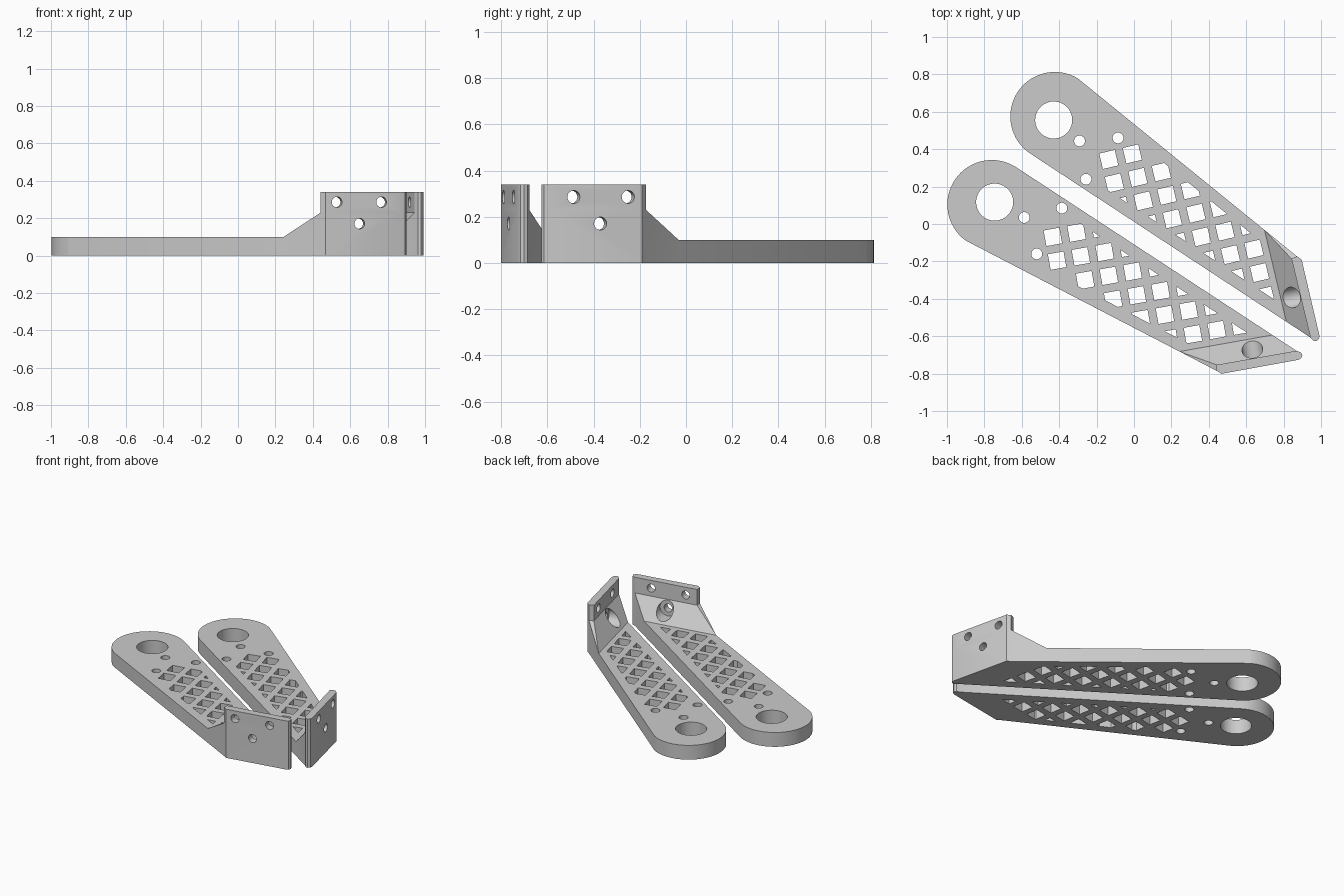
import bpy, bmesh, math
from mathutils import Vector, Matrix

if "Cube" in bpy.data.objects:
    bpy.data.objects.remove(bpy.data.objects["Cube"])

grey = bpy.data.materials.new("grey plastic")
grey.diffuse_color = (0.6, 0.6, 0.6, 1)
grey.use_nodes = True
grey.node_tree.nodes["Principled BSDF"].inputs["Base Color"].default_value = grey.diffuse_color


def link(name, bm):
    bm.normal_update()
    if bm.calc_volume(signed=True) < 0:
        bmesh.ops.reverse_faces(bm, faces=bm.faces)
    me = bpy.data.meshes.new(name)
    bm.to_mesh(me)
    bm.free()
    ob = bpy.data.objects.new(name, me)
    bpy.context.collection.objects.link(ob)
    return ob


def prisms(name, items):
    """Fused solids from (outline, bottom z, top z list or value); touching walls vanish."""
    faces = {}

    def add(*pts):
        pts = [(round(p[0], 5), round(p[1], 5), round(p[2], 5)) for p in pts]
        key = frozenset(pts)
        if key in faces:
            del faces[key]
        else:
            faces[key] = pts

    for pts, z0, z1 in items:
        n = len(pts)
        if sum(pts[i - 1][0] * pts[i][1] - pts[i][0] * pts[i - 1][1] for i in range(n)) < 0:
            pts = pts[::-1]
        tops = z1 if isinstance(z1, list) else [z1] * n
        lo = [(p[0], p[1], z0) for p in pts]
        hi = [(p[0], p[1], t) for p, t in zip(pts, tops)]
        add(*lo[::-1])
        if isinstance(z1, list):
            add(hi[0], hi[1], hi[2])
            add(hi[0], *hi[2:])
        else:
            add(*hi)
        for i in range(n):
            j = (i + 1) % n
            add(lo[i], lo[j], hi[j], hi[i])
    bm = bmesh.new()
    verts = {}
    for f in faces.values():
        bm.faces.new([verts.setdefault(p, None) or verts.update({p: bm.verts.new(p)})
                      or verts[p] for p in f])
    return link(name, bm)


def cut(ob, other):
    """Apply a boolean cut and remove the cutter."""
    other.hide_render = True
    mod = ob.modifiers.new("cut", 'BOOLEAN')
    mod.operation = 'DIFFERENCE'
    mod.solver = 'EXACT'
    mod.object = other
    bpy.context.view_layer.update()
    dg = bpy.context.evaluated_depsgraph_get()
    me = bpy.data.meshes.new_from_object(ob.evaluated_get(dg))
    ob.modifiers.clear()
    ob.data = me
    bpy.data.objects.remove(other)


def circle(x, y, r, n=40):
    return [(x + r * math.cos(2 * math.pi * k / n), y + r * math.sin(2 * math.pi * k / n))
            for k in range(n)]


def clip(poly, q, n, off):
    """Keep the part of a polygon at least off beyond the line through q."""
    out = []
    for a, b in zip(poly, poly[1:] + poly[:1]):
        da, db = (a - q).dot(n) - off, (b - q).dot(n) - off
        if da >= 0:
            out.append(a)
        if da * db < 0:
            out.append(a.lerp(b, da / (da - db)))
    return out


def area(p):
    return abs(sum(a.x * b.y - a.y * b.x for a, b in zip(p, p[1:] + p[:1]))) / 2


# Arm outline: round end, two tapering edges, slanted flange end
C, R = Vector((-0.76, 0.104)), 0.238
arc = [C + R * Vector((math.cos(math.radians(57 + 177 * k / 32)),
                       math.sin(math.radians(57 + 177 * k / 32)))) for k in range(33)]
up0, lo0 = arc[0], arc[-1]
lo1, up1 = Vector((0.442, -0.785)), Vector((0.869, -0.678))
front_left, inner_left = Vector((0.468, -0.801)), Vector((0.442, -0.753))
tip = [Vector(p) for p in ((0.88, -0.726), (0.894, -0.717), (0.9, -0.702), (0.893, -0.687))]
fold_l, fold_r = lo0.lerp(lo1, 0.852), up0.lerp(up1, 0.914)
flange = [inner_left, lo1, front_left] + tip + [up1]

# Flat arm, sloped gusset and upright flange in one solid
arm = prisms("left_bracket", [
    (arc + [fold_l, fold_r], 0, 0.1),
    ([fold_l, lo1, inner_left, up1, fold_r], 0, [0.1, 0.23, 0.23, 0.23, 0.1]),
    (flange, 0, 0.23),
    (flange, 0.23, 0.34)])

# Vertical cuts: pivot hole, three small holes, lattice windows
cuts = [(circle(-0.745, 0.117, 0.099, 56), -0.1, 0.5)]
cuts += [(circle(x, y, 0.029, 28), -0.1, 0.5)
         for x, y in ((-0.587, 0.035), (-0.386, 0.085), (-0.52, -0.16))]


def inward(a, b):
    d = (b - a).normalized()
    n = Vector((-d.y, d.x))
    return n if (Vector((0, -0.22)) - a).dot(n) > 0 else -n


limits = [(up0, inward(up0, up1), 0.064), (lo0, inward(lo0, lo1), 0.06),
          (fold_l, inward(fold_l, fold_r), 0.032)]
ang = math.radians(10.2)
u = Vector((math.cos(ang), math.sin(ang)))
v = Vector((u.y, -u.x))
for j in range(6):
    for i in range(max(0, j - 1), 9):
        c = Vector((-0.434, -0.069)) + 0.129 * (i * u + j * v)
        sq = [c + 0.0425 * (a * u + b * v) for a, b in ((-1, -1), (1, -1), (1, 1), (-1, 1))]
        for q, n, off in limits:
            sq = clip(sq, q, n, off)
        if len(sq) > 2 and area(sq) > 0.0003:
            cuts.append((sq, -0.1, 0.5))
cut(arm, prisms("window_cutter", cuts))


def flange_cutter(holes):
    """Cylinders square to the flange: (x, z, radius, from depth, to depth)."""
    bm = bmesh.new()
    rot = Matrix.Rotation(ang, 4, 'Z') @ Matrix.Rotation(math.pi / 2, 4, 'X')
    for x, z, r, d0, d1 in holes:
        p = Vector((x, -0.801 + (x - 0.468) * math.tan(ang), z))
        p -= Vector((v.x, v.y, 0)) * (d0 + d1) / 2
        bmesh.ops.create_cone(bm, cap_ends=True, segments=32, radius1=r, radius2=r,
                              depth=d1 - d0, matrix=Matrix.Translation(p) @ rot)
    return link("flange_cutter", bm)


# Screw holes and the recess behind the lowest one
cut(arm, flange_cutter([(0.65, 0.171, 0.056, 0.052, 0.3)]))
cut(arm, flange_cutter([(x, z, 0.028, -0.1, 0.1)
                        for x, z in ((0.529, 0.286), (0.767, 0.286), (0.65, 0.171))]))

arm.data.materials.clear()
arm.data.materials.append(grey)

# Mirrored bracket, reflected across the slanted line between the two
a = math.radians(56.75)
nrm = Vector((math.cos(a), math.sin(a), 0))
mid = Vector((-0.5895, 0.3375, 0))
mirror = (Matrix.Translation(mid + Vector((0.02, -0.012, 0)))
          @ Matrix.Scale(-1, 4, nrm) @ Matrix.Translation(-mid))
other = bpy.data.objects.new("right_bracket", arm.data.copy())
bpy.context.collection.objects.link(other)
other.data.transform(mirror)
other.data.flip_normals()

for ob in (arm, other):
    bpy.ops.object.select_all(action='DESELECT')
    ob.select_set(True)
    bpy.context.view_layer.objects.active = ob
    bpy.ops.object.shade_smooth_by_angle(angle=math.radians(30))
